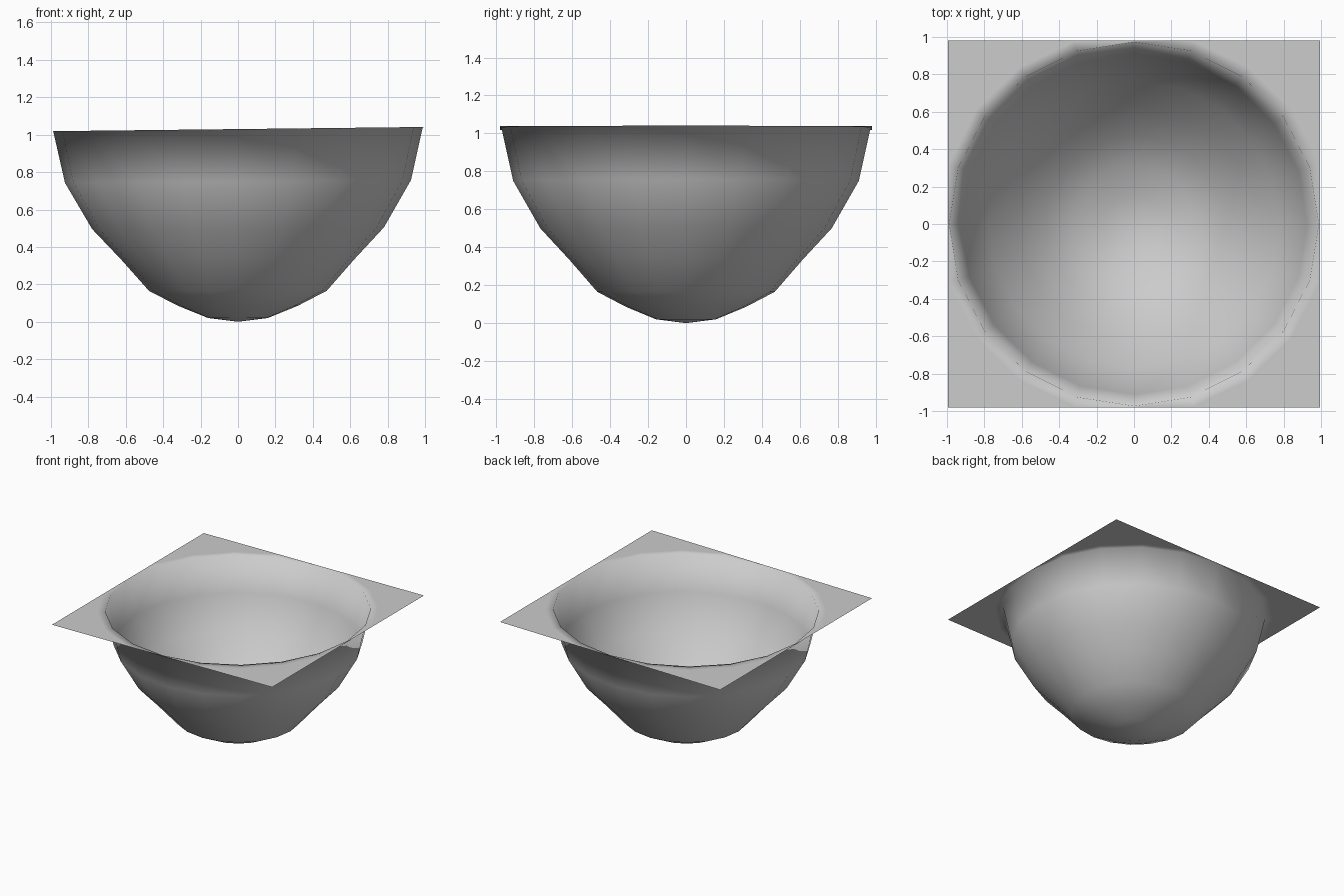
import bpy, bmesh
from math import cos, sin, pi

if "Cube" in bpy.data.objects:
    bpy.data.objects.remove(bpy.data.objects["Cube"])

SIDES = 20
HX, HY = 0.995, 0.98        # half size of the square flange
DEPTH_SCALE = HY / HX       # slight squash front to back

# bowl profile: radius, height (bottom to rim)
PROFILE = [(0.16, 0.02), (0.32, 0.085), (0.475, 0.165), (0.625, 0.335),
           (0.78, 0.5), (0.925, 0.75), (0.988, 1.03)]


def tilt(x, z):
    # the opening rises slightly toward +x
    return z + 0.011 * x * z


def clamp(v, lim):
    return max(-lim, min(lim, v))


def ring(bm, r, z):
    out = []
    for i in range(SIDES):
        a = 2 * pi * i / SIDES
        x = clamp(r * cos(a), HX)
        y = clamp(r * sin(a) * DEPTH_SCALE, HY)
        out.append(bm.verts.new((x, y, tilt(x, z))))
    return out


bm = bmesh.new()

# bowl wall, ending in a narrow lip clipped by the square outline
rings = [ring(bm, r, z) for r, z in PROFILE]
rings.append(ring(bm, 1.05, 1.028))
for lo, hi in zip(rings, rings[1:]):
    for i in range(SIDES):
        j = (i + 1) % SIDES
        bm.faces.new((lo[j], lo[i], hi[i], hi[j]))

# rounded bottom
tip = bm.verts.new((0, 0, 0))
for i in range(SIDES):
    bm.faces.new((tip, rings[0][i], rings[0][(i + 1) % SIDES]))

for f in bm.faces:
    f.smooth = True

# flat corners of the flange
lip = rings[-1]
for q, (sx, sy) in enumerate([(1, 1), (-1, 1), (-1, -1), (1, -1)]):
    corner = bm.verts.new((sx * HX, sy * HY, tilt(sx * HX, 1.028)))
    arc = [lip[q * 5 + k] for k in range(1, 5)]
    bm.faces.new([corner] + arc[::-1])

bmesh.ops.recalc_face_normals(bm, faces=bm.faces)
# visible side is the inside / top
if sum(f.normal.z for f in bm.faces) < 0:
    bmesh.ops.reverse_faces(bm, faces=bm.faces)

mesh = bpy.data.meshes.new("bowl_with_flange")
bm.to_mesh(mesh)
bm.free()
obj = bpy.data.objects.new("bowl_with_flange", mesh)
bpy.context.collection.objects.link(obj)
